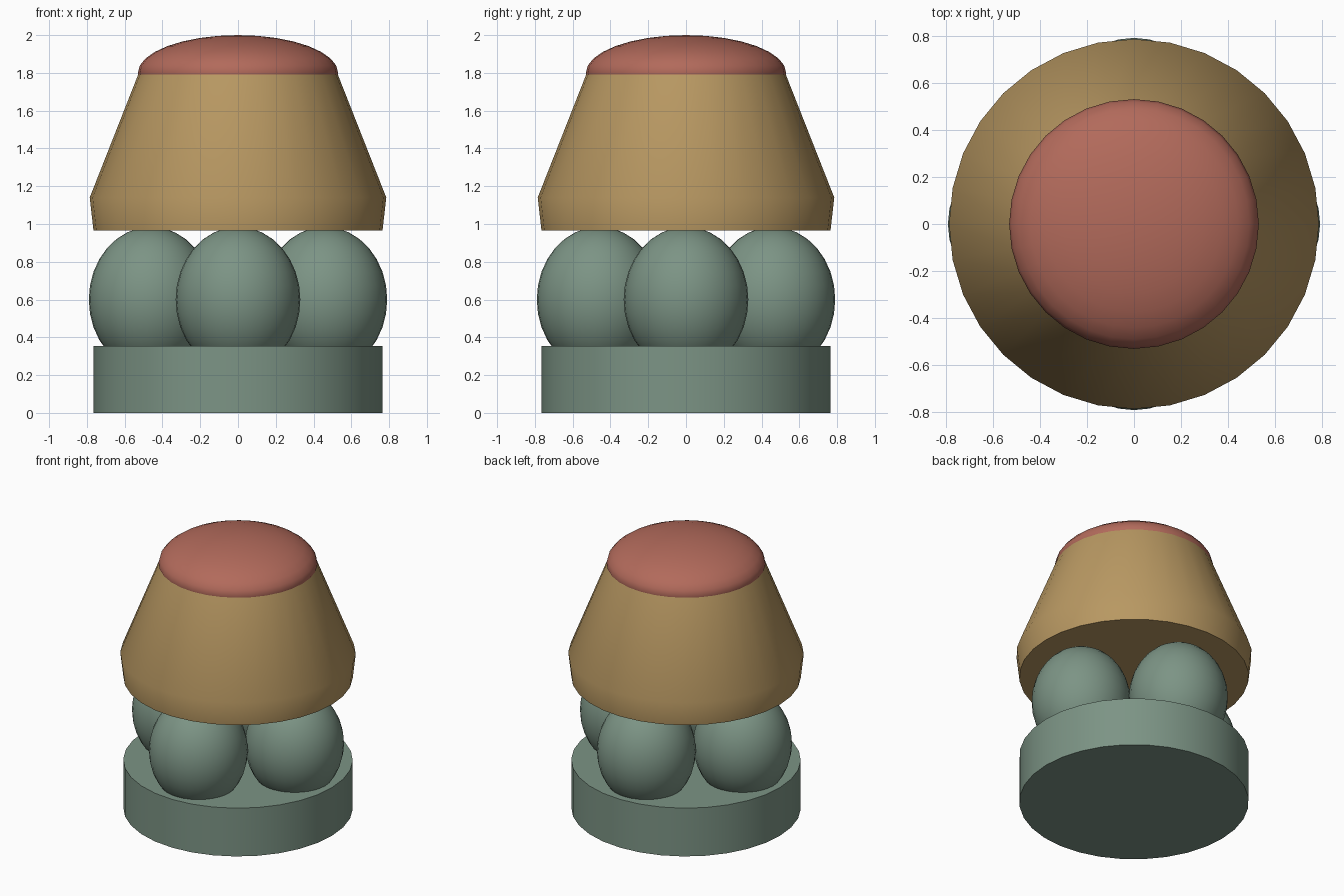
import bpy
import math

if "Cube" in bpy.data.objects:
    bpy.data.objects.remove(bpy.data.objects["Cube"])

SIDES = 32


def material(name, rgb):
    """Flat material from 0-255 display values, stored as linear."""
    def linear(c):
        c /= 255
        return c / 12.92 if c <= 0.04045 else ((c + 0.055) / 1.055) ** 2.4
    mat = bpy.data.materials.new(name)
    mat.diffuse_color = (*[linear(c) for c in rgb], 1)
    mat.use_nodes = True
    mat.node_tree.nodes["Principled BSDF"].inputs["Base Color"].default_value = mat.diffuse_color
    return mat


green = material("sage green", (124, 148, 133))
tan = material("tan", (184, 152, 98))
red = material("dusty red", (178, 106, 91))


def smooth(obj):
    bpy.ops.object.select_all(action='DESELECT')
    obj.select_set(True)
    bpy.context.view_layer.objects.active = obj
    bpy.ops.object.shade_smooth_by_angle(angle=math.radians(30))


def lathe(name, profile, mat):
    """Closed solid turned around z from (radius, height) pairs, bottom up."""
    verts, faces = [], []
    for r, z in profile:
        for i in range(SIDES):
            a = 2 * math.pi * i / SIDES
            verts.append((r * math.cos(a), r * math.sin(a), z))
    for k in range(len(profile) - 1):
        for i in range(SIDES):
            j = (i + 1) % SIDES
            low, high = k * SIDES, (k + 1) * SIDES
            faces.append((low + i, low + j, high + j, high + i))
    faces.append(tuple(reversed(range(SIDES))))
    faces.append(tuple(range(len(verts) - SIDES, len(verts))))
    mesh = bpy.data.meshes.new(name)
    mesh.from_pydata(verts, [], faces)
    mesh.materials.append(mat)
    obj = bpy.data.objects.new(name, mesh)
    bpy.context.collection.objects.link(obj)
    smooth(obj)


def ellipsoid(name, location, scale, mat):
    bpy.ops.mesh.primitive_uv_sphere_add(segments=SIDES, ring_count=16,
                                         radius=1, location=location)
    obj = bpy.context.object
    obj.name = name
    obj.scale = scale
    bpy.ops.object.transform_apply(location=False, rotation=False, scale=True)
    obj.data.materials.append(mat)
    smooth(obj)


# Round base
lathe("base", [(0.765, 0), (0.765, 0.355)], green)

# Four bulbs between base and shade
for n in range(4):
    a = n * math.pi / 2
    ellipsoid(f"bulb_{n + 1}", (0.46 * math.cos(a), 0.46 * math.sin(a), 0.6),
              (0.33, 0.33, 0.385), green)

# Tapered shade with a short lower skirt
lathe("shade", [(0.765, 0.965), (0.785, 1.14), (0.525, 1.8)], tan)

# Domed cap
ellipsoid("cap", (0, 0, 1.8), (0.53, 0.53, 0.2), red)
